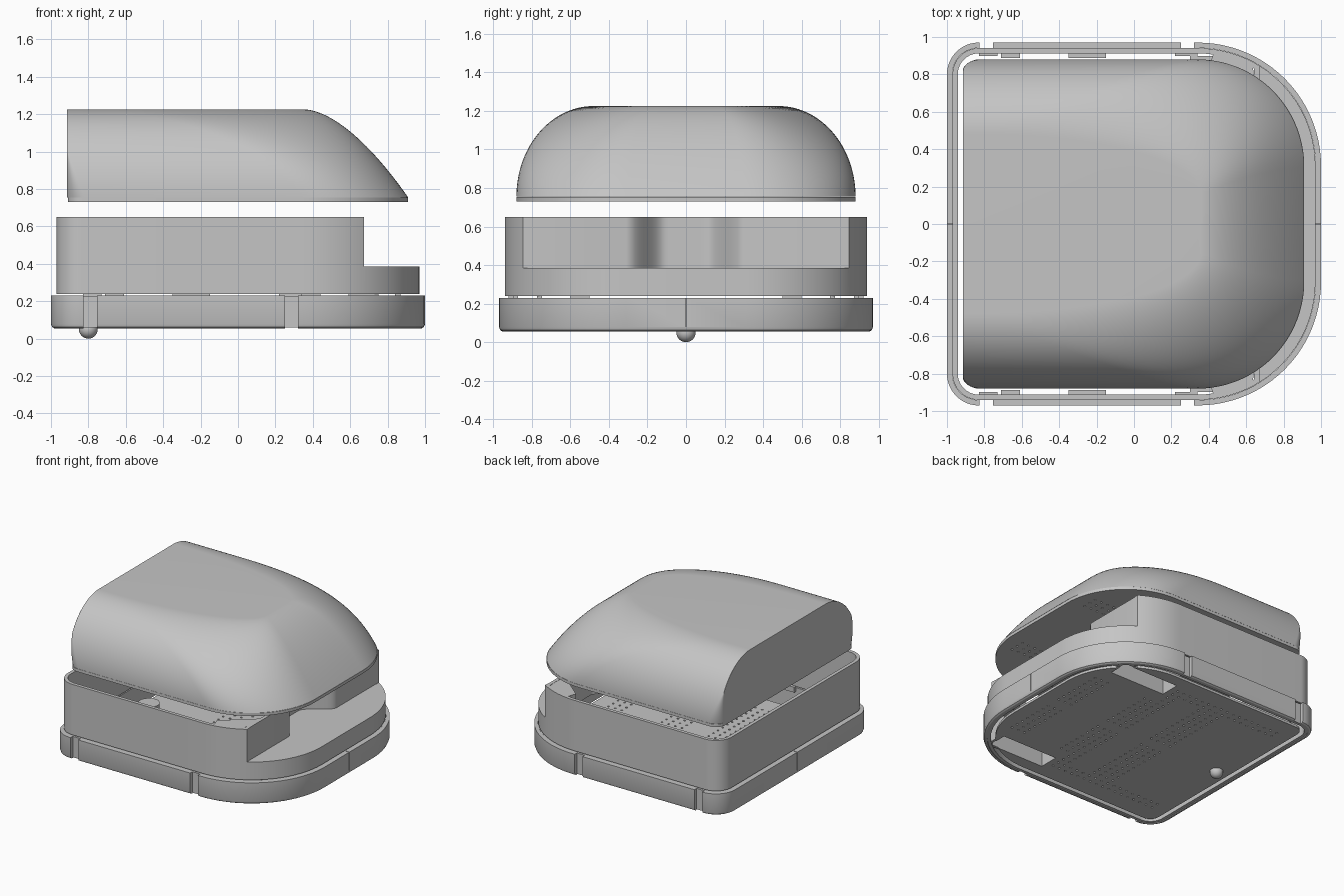
import bpy, bmesh
from math import sin, cos, pi, radians, sqrt

if "Cube" in bpy.data.objects:
    bpy.data.objects.remove(bpy.data.objects["Cube"], do_unlink=True)

grey = bpy.data.materials.new("plain grey")
grey.use_nodes = True
grey.diffuse_color = (0.56, 0.56, 0.56, 1)
grey.node_tree.nodes["Principled BSDF"].inputs["Base Color"].default_value = grey.diffuse_color


def finish(name, bm, angle=30):
    bmesh.ops.recalc_face_normals(bm, faces=bm.faces)
    mesh = bpy.data.meshes.new(name)
    bm.to_mesh(mesh)
    bm.free()
    mesh.materials.append(grey)
    obj = bpy.data.objects.new(name, mesh)
    bpy.context.collection.objects.link(obj)
    smooth(obj, angle)
    return obj


def smooth(obj, angle=30):
    bpy.ops.object.select_all(action='DESELECT')
    obj.select_set(True)
    bpy.context.view_layer.objects.active = obj
    bpy.ops.object.shade_smooth_by_angle(angle=radians(angle))


def outline(x0, x1, w, rb, rx, ry, n=22):
    """Plan with small round corners at -x and large elliptical ones at +x."""
    pts = []
    corners = [(x1 - rx, ry - w, rx, ry, -90), (x1 - rx, w - ry, rx, ry, 0),
               (x0 + rb, w - rb, rb, rb, 90), (x0 + rb, rb - w, rb, rb, 180)]
    for cx, cy, a, b, start in corners:
        for i in range(n + 1):
            t = radians(start + 90 * i / n)
            pts.append((cx + a * cos(t), cy + b * sin(t)))
    return pts


def plan(inset):
    return outline(inset - 1, 1 - inset, 0.97 - inset, 0.17 - inset, 0.66 - inset, 0.66 - inset)


def at(points, z):
    return [(x, y, z) for x, y in points]


def loft(name, loops, wrap=False, angle=30):
    """Skin between equal loops, then cap the ends or join last to first."""
    bm = bmesh.new()
    rows = [[bm.verts.new(p) for p in loop] for loop in loops]
    n = len(rows[0])
    pairs = list(zip(rows, rows[1:])) + ([(rows[-1], rows[0])] if wrap else [])
    for a, b in pairs:
        for i in range(n):
            j = (i + 1) % n
            bm.faces.new((a[i], a[j], b[j], b[i]))
    if not wrap:
        bm.faces.new(rows[0][::-1])
        bm.faces.new(rows[-1])
    return finish(name, bm, angle)


def prism(name, points, z0, z1):
    return loft(name, [at(points, z0), at(points, z1)])


def add_box(bm, x0, x1, y0, y1, z0, z1):
    verts = bmesh.ops.create_cube(bm, size=1)["verts"]
    for v in verts:
        v.co = ((x0 + x1) / 2 + v.co.x * (x1 - x0), (y0 + y1) / 2 + v.co.y * (y1 - y0),
                (z0 + z1) / 2 + v.co.z * (z1 - z0))


def box(name, *size):
    bm = bmesh.new()
    add_box(bm, *size)
    return finish(name, bm)


def cut(obj, bm):
    cutter = finish("cutter", bm)
    cutter.hide_render = True
    mod = obj.modifiers.new("cut", 'BOOLEAN')
    mod.operation, mod.solver, mod.object = 'DIFFERENCE', 'MANIFOLD', cutter
    bpy.context.view_layer.objects.active = obj
    bpy.ops.object.modifier_apply(modifier=mod.name)
    bpy.data.objects.remove(cutter, do_unlink=True)
    smooth(obj)


def perforate(obj, z, keep):
    bm = bmesh.new()
    for i in range(-13, 14):
        for j in range(-12, 13):
            x, y = i * 0.06, j * 0.06
            if keep(x, y):
                made = bmesh.ops.create_cone(bm, cap_ends=True, segments=6, radius1=0.009,
                                             radius2=0.009, depth=0.1)["verts"]
                bmesh.ops.translate(bm, verts=made, vec=(x, y, z))
    cut(obj, bm)


# Upper shell: cross-section shrinks, front slopes back and its top corners widen with height
loops = []
for k in range(37):
    s = sin(k / 36 * pi / 2)
    f = (1 - s) ** 0.6
    side = sqrt(max(0, 1 - s * s))
    w = 0.48 + 0.4 * side
    loops.append(at(outline(-0.915, 0.36 + 0.55 * f, w, max(0.004, 0.1 * (1 - s / 0.55)),
                            0.57 + 0.6 * (1 - f) ** 2, 0.33 + 0.25 * side), 0.755 + 0.47 * s))
loft("upper_shell", loops, angle=40)


# Perforated plates
def in_slot(x, y):
    return 0.18 < x < 0.82 and abs(y) > 0.52


upper_plate = prism("upper_plate", plan(0.09), 0.73, 0.754)
perforate(upper_plate, 0.74, lambda x, y: (abs(y) > 0.3 or abs(x) < 0.2) and not in_slot(x, y))

base_plate = prism("base_plate", plan(0.09), 0.06, 0.08)
slots = bmesh.new()
for s in (-1, 1):
    add_box(slots, 0.24, 0.74, s * 0.7 - 0.08, s * 0.7 + 0.08, 0, 0.2)
cut(base_plate, slots)
perforate(base_plate, 0.07, lambda x, y: not in_slot(x, y) and
          (abs(y) > 0.6 or 0.1 < abs(x) < 0.35 or x > 0.65) and abs(y) > 0.05)

# Wheel wells over the slots, with a motor beside each
for s, label in ((1, "left"), (-1, "right")):
    rings = []
    for g, z in ((0, 0.065), (0, 0.2), (0.02, 0.22), (0.02, 0.065)):
        a, b = 0.25 + g, 0.08 + g
        rings.append([(0.49 + a * i, s * 0.7 + b * j, z)
                      for i, j in ((-1, -1), (1, -1), (1, 1), (-1, 1))])
    loft(label + "_wheel_well", rings, wrap=True)
    box(label + "_wheel_well_lid", 0.22, 0.76, s * 0.7 - 0.1, s * 0.7 + 0.1, 0.205, 0.222)
    box(label + "_motor", 0.38, 0.62, s * 0.47 - 0.12, s * 0.47 + 0.12, 0.081, 0.2)

# Bumper ring with a rounded lower edge, split by gaps and end seams
bumper = loft("bumper", [at(plan(0.029), 0.055), at(plan(0.018), 0.055), at(plan(0.006), 0.062),
                         at(plan(0), 0.078), at(plan(0), 0.23), at(plan(0.029), 0.23)], wrap=True)
gaps = bmesh.new()
for s in (-1, 1):
    for x0, x1 in ((-0.825, -0.755), (0.25, 0.32)):
        add_box(gaps, x0, x1, s * 0.95 - 0.06, s * 0.95 + 0.06, 0, 0.4)
    add_box(gaps, s * 0.98 - 0.05, s * 0.98 + 0.05, -0.003, 0.003, 0.08, 0.4)
cut(bumper, gaps)
loft("bumper_backing", [at(plan(0.03), 0.06), at(plan(0.03), 0.229),
                        at(plan(0.055), 0.229), at(plan(0.055), 0.06)], wrap=True)

# Body wall with the front lowered
body = loft("body_wall", [at(plan(0.03), 0.24), at(plan(0.03), 0.65),
                          at(plan(0.058), 0.65), at(plan(0.058), 0.24)], wrap=True)
notch = bmesh.new()
add_box(notch, 0.673, 1.2, -1.2, 1.2, 0.385, 0.8)
cut(body, notch)

# Curved recess wall behind the front step
recess = [(0.67, -0.83)]
for i in range(29):
    u = i / 28
    y = -0.31 + 0.62 * u
    depth = min(1, (1 - abs(2 * u - 1)) * 1.5)
    recess.append((0.67 - 0.2 * (0.5 - 0.5 * cos(pi * depth)), y))
recess.append((0.67, 0.83))
band = recess + [(x - 0.028, y) for x, y in reversed(recess)]
prism("recess_wall", band, 0.37, 0.65)

# Filled corners where the body wall meets the recess wall
for s, label in ((1, "left"), (-1, "right")):
    edge = [(x, y) for x, y in plan(0.045) if 0.4 < x < 0.66 and s * y > 0]
    prism(label + "_corner_fill", edge + [(0.4, s * 0.84), (0.66, s * 0.62)][::s], 0.36, 0.649)

# Front step deck, reaching into the recess
front = [p for p in plan(0.032) if p[0] > 0.67]
prism("front_deck", front + recess[::-1], 0.36, 0.385)

# Tabs joining the bumper to the body
for s, label in ((1, "left"), (-1, "right")):
    for i, (x, y, w) in enumerate(((-0.66, 0.9, 0.1), (-0.25, 0.9, 0.2), (0.37, 0.885, 0.14),
                                   (0.67, 0.76, 0.16), (-0.78, 0.91, 0.1), (0.28, 0.91, 0.12))):
        box(f"{label}_tab_{i}", x - w / 2, x + w / 2, s * y - 0.012, s * y + 0.012, 0.2, 0.243)
    box(label + "_front_tab", 0.84, 0.87, s * 0.55 - 0.05, s * 0.55 + 0.05, 0.2, 0.243)

# Rear caster ball in its collar
for name, r, z in (("caster_ball", 0.05, 0.05), ("caster_collar", 0.08, 0.11)):
    bm = bmesh.new()
    if name == "caster_ball":
        bmesh.ops.create_uvsphere(bm, u_segments=24, v_segments=14, radius=r)
    else:
        bmesh.ops.create_cone(bm, cap_ends=True, segments=24, radius1=r, radius2=r, depth=0.08)
    bmesh.ops.translate(bm, verts=bm.verts, vec=(-0.8, 0, z))
    finish(name, bm)
